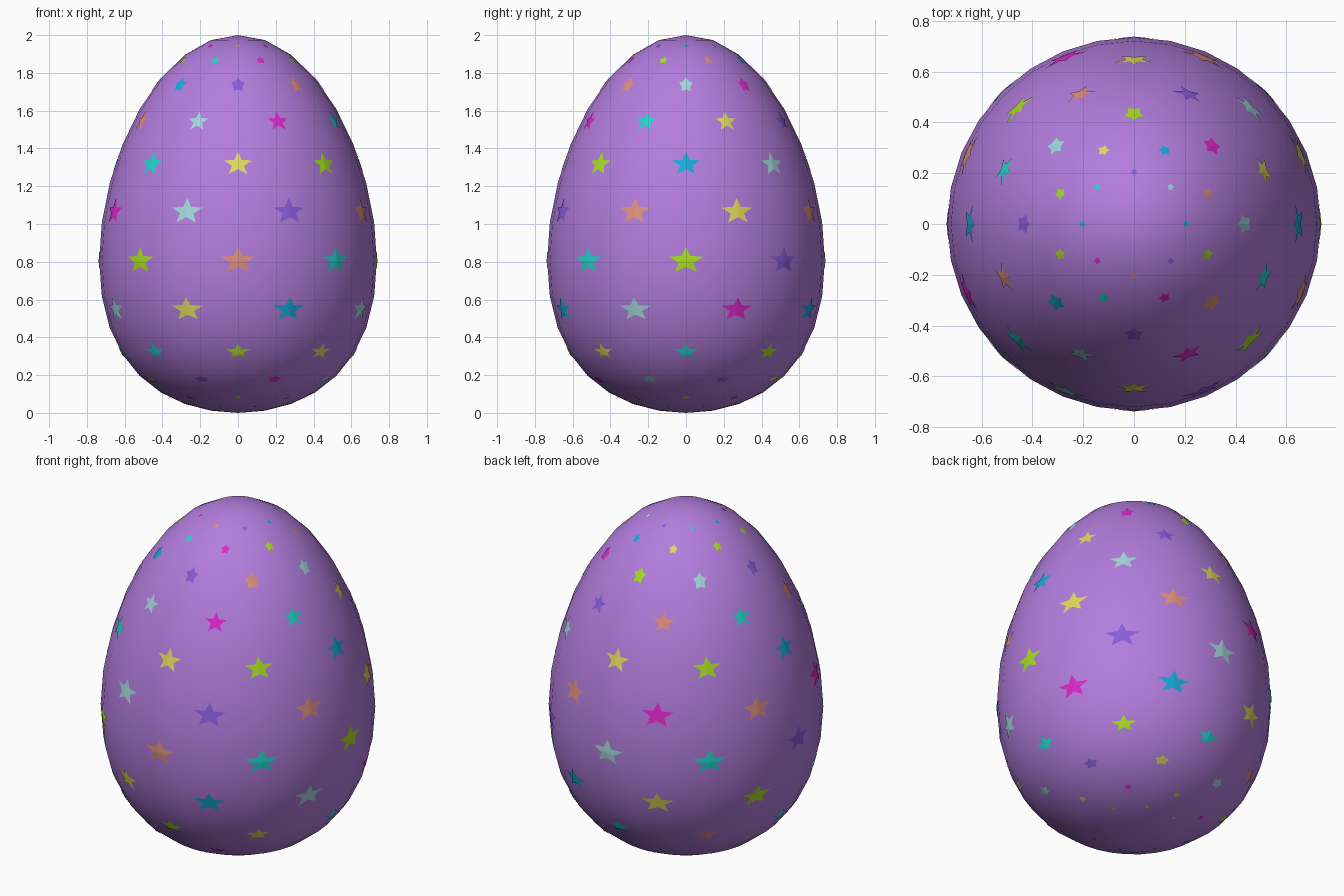
import bpy, bmesh, math
from mathutils import Vector
from mathutils.bvhtree import BVHTree

if "Cube" in bpy.data.objects:
    bpy.data.objects.remove(bpy.data.objects["Cube"])

RADIUS, STRETCH = 0.735, 0.195


def material(name, rgb):
    lin = [c / 12.92 if c <= 0.04045 else ((c + 0.055) / 1.055) ** 2.4 for c in rgb]
    m = bpy.data.materials.new(name)
    m.diffuse_color = (*lin, 1)
    m.use_nodes = True
    m.node_tree.nodes["Principled BSDF"].inputs["Base Color"].default_value = m.diffuse_color
    return m


def egg_point(theta, a):
    """Egg surface: theta down from the tip, a turns from the front to the right."""
    c, r = math.cos(theta), RADIUS * math.sin(theta)
    return Vector((r * math.sin(a), -r * math.cos(a), 1 + c + STRETCH * (c * c - 1)))


def add_object(name, bm, mat):
    me = bpy.data.meshes.new(name)
    bm.to_mesh(me)
    me.materials.append(mat)
    me.shade_smooth()
    ob = bpy.data.objects.new(name, me)
    bpy.context.collection.objects.link(ob)
    return ob


# Egg body: a sphere reshaped to a blunt base and a narrower tip
bm = bmesh.new()
bmesh.ops.create_uvsphere(bm, u_segments=32, v_segments=16, radius=1)
for v in bm.verts:
    c = v.co.z
    v.co = (v.co.x * RADIUS, v.co.y * RADIUS, 1 + c + STRETCH * (c * c - 1))
tree = BVHTree.FromBMesh(bm)
add_object("egg_body", bm, material("purple", (0.70, 0.49, 0.87)))
bm.free()


def star_template(inner):
    """Flat unit star, subdivided so it can wrap onto the egg."""
    b = bmesh.new()
    mid = b.verts.new((0, 0, 0))
    rim = []
    for i in range(10):
        t, r = math.pi / 2 + i * math.pi / 5, inner if i % 2 else 1
        rim.append(b.verts.new((r * math.cos(t), r * math.sin(t), 0)))
    for i in range(10):
        b.faces.new((mid, rim[i], rim[(i + 1) % 10]))
    bmesh.ops.subdivide_edges(b, edges=b.edges[:], cuts=3, use_grid_fill=True)
    b.verts.index_update()
    out = [v.co.copy() for v in b.verts], [[v.index for v in f.verts] for f in b.faces]
    b.free()
    return out


SHARP, BLUNT = star_template(0.43), star_template(0.62)

COLOURS = {
    "S": ("salmon", (0.87, 0.56, 0.49)),
    "T": ("turquoise", (0.14, 0.83, 0.80)),
    "L": ("lime", (0.66, 0.87, 0.13)),
    "V": ("violet", (0.54, 0.36, 0.86)),
    "P": ("pale_aqua", (0.63, 0.84, 0.85)),
    "M": ("magenta", (0.88, 0.15, 0.80)),
    "Y": ("yellow", (0.88, 0.85, 0.36)),
    "B": ("blue", (0.09, 0.67, 0.85)),
}

# Star rows: angle from the tip, star width, star height, colours round from the front
ROWS = [
    (16.3, 0.028, 0.030, "SVBPVTBM"),
    (25.4, 0.047, 0.052, "MLSBYLLT"),
    (36.4, 0.075, 0.088, "VSPMLPVB"),
    (49.1, 0.118, 0.105, "MTYVSTSP"),
    (62.0, 0.152, 0.122, "YLBPYLBT"),
    (75.6, 0.178, 0.130, "VSYSMSMP"),
    (90.0, 0.188, 0.132, "STLVPTVL"),
    (105.8, 0.180, 0.120, "BPMBYLPY"),
    (122.5, 0.135, 0.086, "LYTLTSTT"),
    (137.0, 0.080, 0.055, "MPVYPLYV"),
    (150.7, 0.042, 0.034, "LSYMLMBV"),
    (161.0, 0.022, 0.020, "MTLYPSBT"),
]

# Stars: thin plates wrapped on the egg, alternate rows shifted half a step
meshes = {k: bmesh.new() for k in COLOURS}
for n, (deg, width, height, codes) in enumerate(ROWS):
    theta = math.radians(deg)
    r = RADIUS * math.sin(theta)
    slope = (egg_point(theta + 0.01, 0) - egg_point(theta - 0.01, 0)).length / 0.02
    pts, faces = SHARP if width > 0.1 else BLUNT
    for j, code in enumerate(codes):
        a = math.radians(45 * j + 22.5 * (n % 2))
        b = meshes[code]
        vs = []
        for p in pts:
            u, v = p.x * width / 1.902, p.y * height / 1.809
            co, normal, _, _ = tree.find_nearest(egg_point(theta - v / slope, a + u / r))
            vs.append(b.verts.new(co + normal * 0.003))
        for f in faces:
            b.faces.new([vs[i] for i in f])

for code, (name, rgb) in COLOURS.items():
    add_object(name + "_stars", meshes[code], material(name, rgb))
    meshes[code].free()
